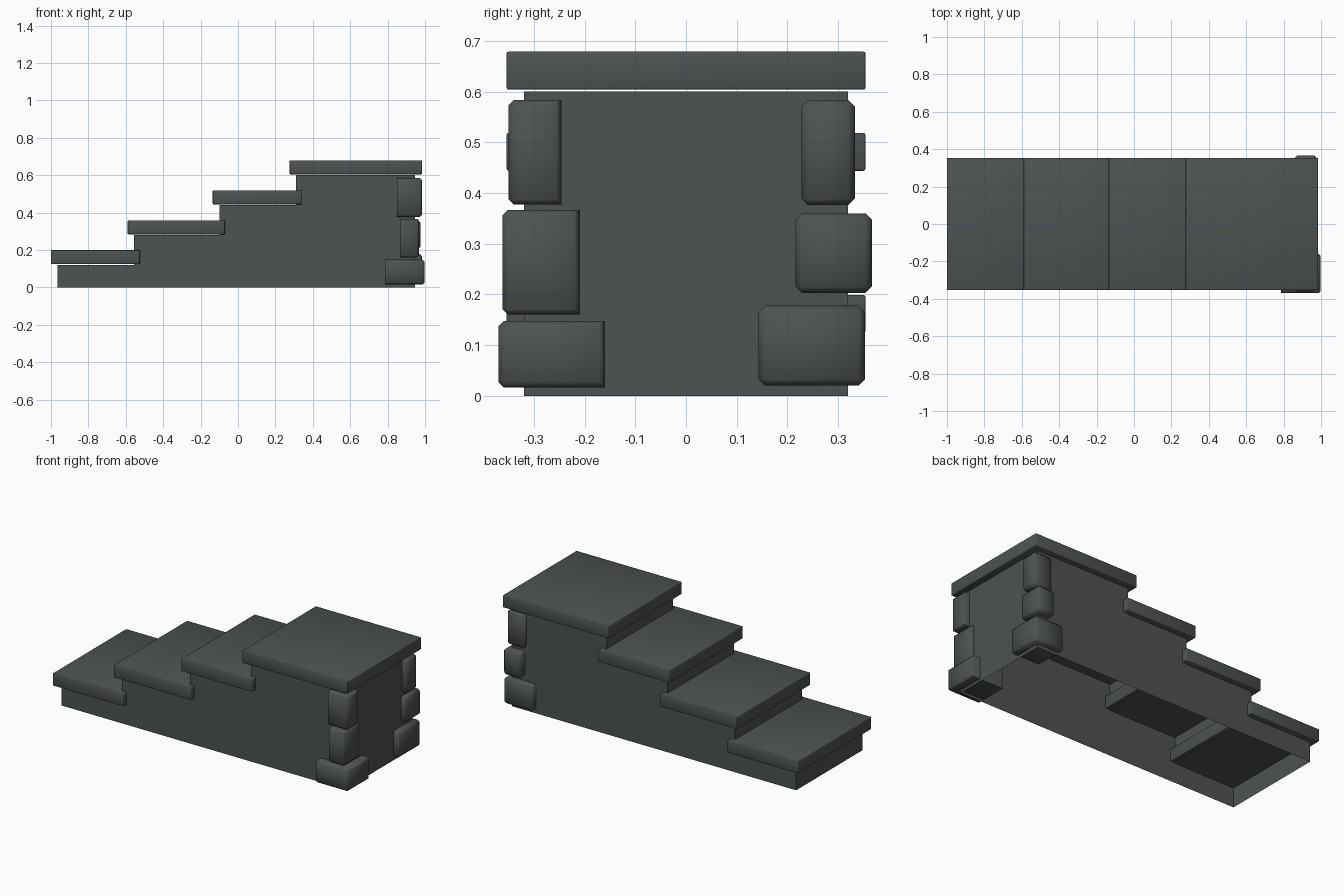
import bpy, bmesh

if "Cube" in bpy.data.objects:
    bpy.data.objects.remove(bpy.data.objects["Cube"])

slate = bpy.data.materials.new("dark slate")
slate.diffuse_color = (0.075, 0.084, 0.083, 1)
slate.use_nodes = True
slate.node_tree.nodes["Principled BSDF"].inputs["Base Color"].default_value = slate.diffuse_color


def finish(bm, name, smooth=False):
    me = bpy.data.meshes.new(name)
    bm.to_mesh(me)
    bm.free()
    me.materials.append(slate)
    ob = bpy.data.objects.new(name, me)
    bpy.context.collection.objects.link(ob)
    if smooth:
        bpy.ops.object.select_all(action='DESELECT')
        ob.select_set(True)
        bpy.context.view_layer.objects.active = ob
        bpy.ops.object.shade_smooth_by_angle(angle=1.0)
    return ob


def block(name, xs, ys, zs, bevel, pick=None, segments=1):
    """Bevelled box given by its extents; pick chooses the edges to bevel."""
    bm = bmesh.new()
    bmesh.ops.create_cube(bm, size=1)
    for v in bm.verts:
        for i, (lo, hi) in enumerate((xs, ys, zs)):
            v.co[i] = hi if v.co[i] > 0 else lo
    edges = [e for e in bm.edges if pick is None or pick(e)]
    bmesh.ops.bevel(bm, geom=edges, offset=bevel, segments=segments,
                    profile=0.5, affect='EDGES')
    return finish(bm, name, True)


# Hollow stepped body, open underneath
risers = [-0.965, -0.555, -0.10, 0.31, 0.945]
heights = [0.12, 0.28, 0.44, 0.60]
profile = [(risers[0], 0)]
for i, h in enumerate(heights):
    profile += [(risers[i], h), (risers[i + 1], h)]
profile.append((risers[-1], 0))
bm = bmesh.new()
sides = [[bm.verts.new((x, y, z)) for x, z in profile] for y in (-0.32, 0.32)]
bm.faces.new(sides[0])
bm.faces.new(sides[1][::-1])
for i in range(len(profile) - 1):
    bm.faces.new((sides[0][i], sides[1][i], sides[1][i + 1], sides[0][i + 1]))
bmesh.ops.recalc_face_normals(bm, faces=bm.faces)
finish(bm, "stair_body")

# Overhanging treads, with the top landing last
spans = [(-1.0, -0.525), (-0.59, -0.07), (-0.135, 0.342), (0.276, 0.984)]
for i, (span, h) in enumerate(zip(spans, heights)):
    name = "landing_slab" if i == 3 else f"tread_{i + 1}"
    block(name, span, (-0.354, 0.354), (h + 0.004, h + 0.079), 0.004, segments=2)

# Front corner stones: only the outward end face is chamfered
for name, xs, ys, zs in (
        ("front_stone_low", (0.785, 0.998), (-0.37, -0.16), (0.016, 0.148)),
        ("front_stone_mid", (0.865, 0.967), (-0.362, -0.21), (0.16, 0.367)),
        ("front_stone_high", (0.85, 0.984), (-0.35, -0.246), (0.377, 0.584))):
    block(name, xs, ys, zs, 0.011,
          lambda e: all(v.co.x > xs[1] - 0.001 for v in e.verts)
          or all(v.co.y < ys[0] + 0.001 for v in e.verts)
          and abs(e.verts[0].co.z - e.verts[1].co.z) < 0.001)

# Rear corner stones: chamfered all round
for name, xs, ys, zs in (
        ("rear_stone_low", (0.785, 0.984), (0.143, 0.353), (0.02, 0.178)),
        ("rear_stone_mid", (0.86, 0.975), (0.216, 0.367), (0.203, 0.36)),
        ("rear_stone_high", (0.85, 0.975), (0.228, 0.333), (0.376, 0.584))):
    block(name, xs, ys, zs, 0.013)
